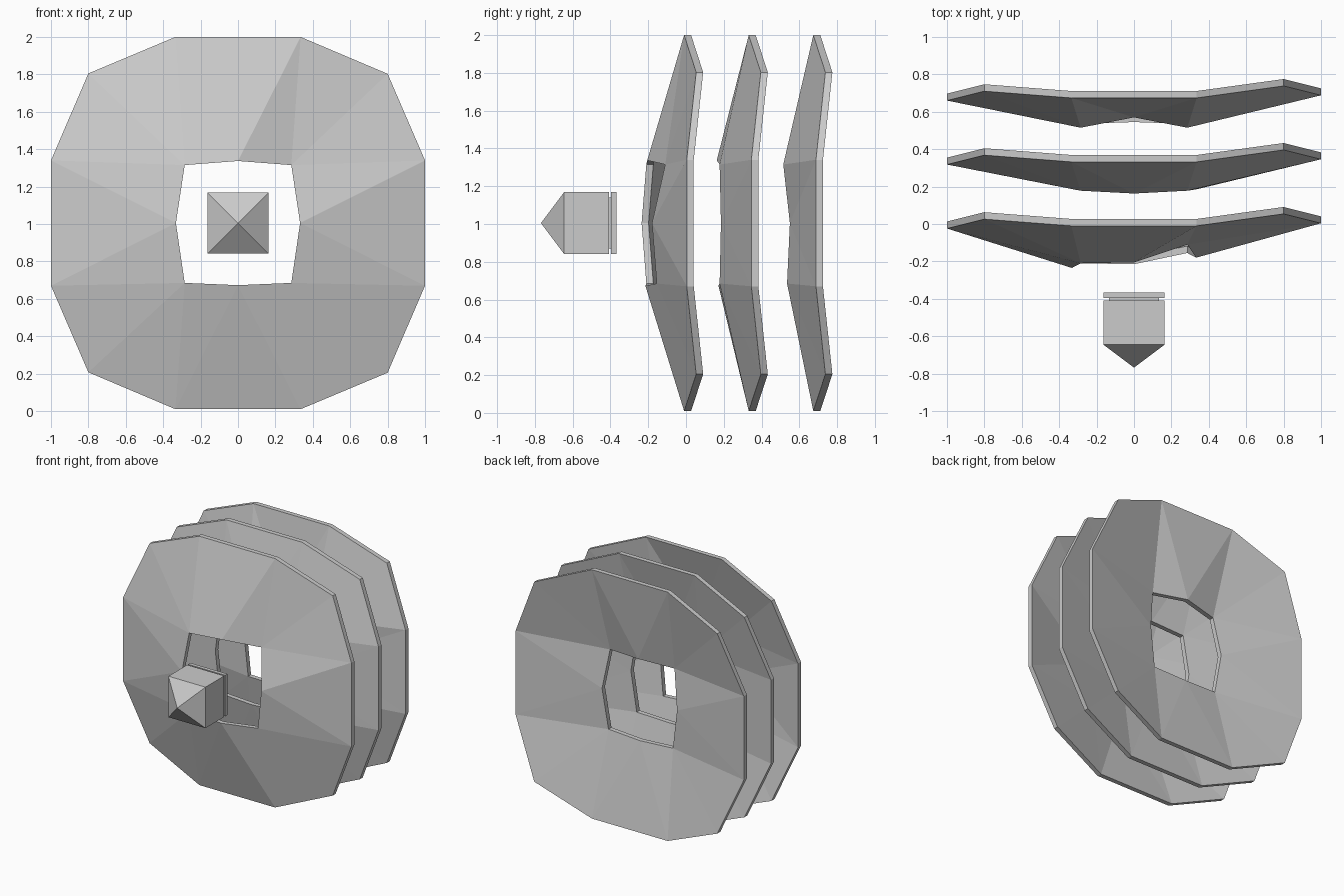
import bpy, bmesh

if "Cube" in bpy.data.objects:
    bpy.data.objects.remove(bpy.data.objects["Cube"])

CZ = 1.005      # height of the common axis
THICK = 0.037   # plate thickness along y


def finish(name, bm):
    bmesh.ops.recalc_face_normals(bm, faces=bm.faces)
    me = bpy.data.meshes.new(name)
    bm.to_mesh(me)
    bm.free()
    ob = bpy.data.objects.new(name, me)
    bpy.context.collection.objects.link(ob)


def rot(x, z, k):
    """Turn a point clockwise by k quarter turns."""
    for _ in range(k):
        x, z = z, -x
    return x, z


def outer_y(x):
    """Front depth of the rim: corners sweep back, right side slightly further."""
    base = {0.335: -0.01, 0.8: 0.04, 1.0: -0.01}[round(abs(x), 3)]
    return base + (0 if abs(x) < 0.5 else 0.014 if x > 0 else -0.014)


def plate(name, offset, inner_y):
    """Twelve-sided dish with an eight-sided hole.
    inner_y: hole depths clockwise from top-left."""
    bm = bmesh.new()
    layers = []
    for back in (0, THICK):
        outer, inner = [], []
        for k in range(4):
            for p in ((-0.335, 0.995), (0.335, 0.995), (0.8, 0.798)):
                x, z = rot(*p, k)
                x = round(x / 0.995, 2) if abs(x) > 0.9 else x
                if abs(abs(x) - 0.798) < 0.01:
                    x = 0.8 if x > 0 else -0.8
                outer.append(bm.verts.new((x, outer_y(x) + offset + back, CZ + z)))
            for j, p in enumerate(((-0.287, 0.31), (0, 0.332))):
                x, z = rot(*p, k)
                if j == 0:
                    x, z = (0.285 if x > 0 else -0.285), (0.31 if z > 0 else -0.32)
                inner.append(bm.verts.new((x, inner_y[2 * k + j] + back, CZ + z)))
        for k in range(4):
            a, b, c, d = (outer[(3 * k + i) % 12] for i in range(4))
            p, q, r = (inner[(2 * k + i) % 8] for i in range(3))
            for f in ((a, b, q), (a, q, p), (b, r, q), (b, c, r), (c, d, r)):
                bm.faces.new(f)
        layers.append((outer, inner))
    # rim and hole walls
    for f, g in zip(*layers):
        n = len(f)
        for i in range(n):
            bm.faces.new((f[i], f[(i + 1) % n], g[(i + 1) % n], g[i]))
    finish(name, bm)


# Three dished plates, one behind the other
plate("front_plate", 0.0, (-0.21, -0.205, -0.11, -0.18, -0.155, -0.215, -0.21, -0.235))
plate("middle_plate", 0.342, (0.178, 0.163, 0.178, 0.185, 0.178, 0.172, 0.178, 0.187))
plate("rear_plate", 0.684, (0.515, 0.57, 0.515, 0.55, 0.535, 0.545, 0.535, 0.55))

# Square nose block: pointed tip, body, recessed neck and rear flange
bm = bmesh.new()
rings = []
for y, h in ((-0.645, 0.164), (-0.408, 0.164), (-0.408, 0.134),
             (-0.396, 0.134), (-0.396, 0.164), (-0.367, 0.164)):
    rings.append([bm.verts.new((sx * h, y, CZ + sz * h))
                  for sx, sz in ((-1, -1), (1, -1), (1, 1), (-1, 1))])
tip = bm.verts.new((0, -0.768, CZ))
for i in range(4):
    j = (i + 1) % 4
    bm.faces.new((tip, rings[0][i], rings[0][j]))
    for f, g in zip(rings, rings[1:]):
        bm.faces.new((f[i], f[j], g[j], g[i]))
bm.faces.new(rings[-1])
finish("nose_block", bm)
